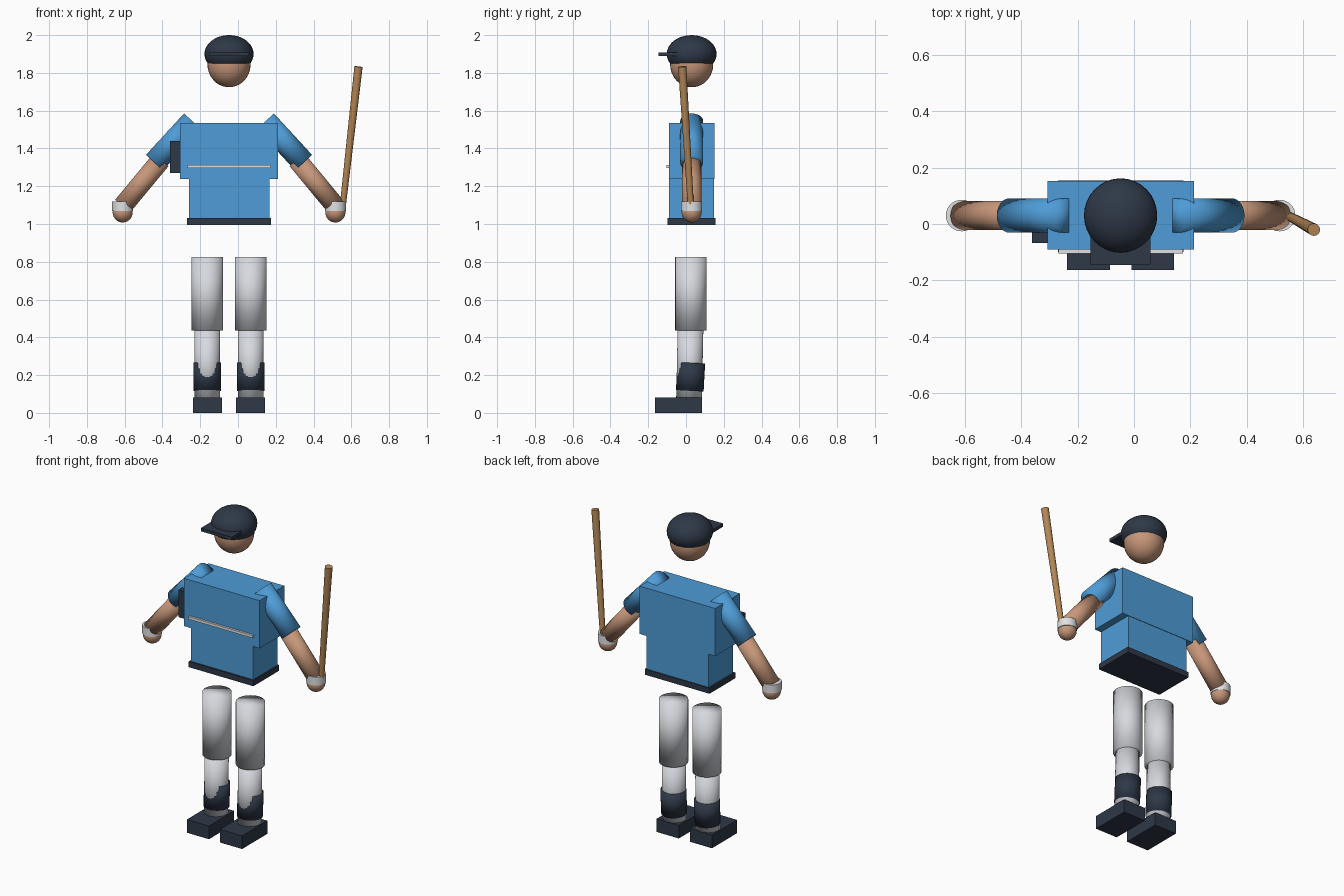
import bpy
from mathutils import Vector

if "Cube" in bpy.data.objects:
    bpy.data.objects.remove(bpy.data.objects["Cube"])


def material(name, r, g, b):
    """Flat colour given as 0-255 sRGB, stored linear."""
    m = bpy.data.materials.new(name)
    lin = [(c / 255 / 12.92) if c < 11 else ((c / 255 + 0.055) / 1.055) ** 2.4 for c in (r, g, b)]
    m.diffuse_color = (*lin, 1)
    m.use_nodes = True
    m.node_tree.nodes["Principled BSDF"].inputs["Base Color"].default_value = m.diffuse_color
    return m


BLUE = material("jersey_blue", 78, 156, 215)
DARK = material("dark_navy", 46, 56, 71)
GREY = material("trouser_grey", 214, 217, 222)
WHITE = material("trim_white", 224, 225, 227)
SKIN = material("skin", 198, 150, 121)
WOOD = material("wood", 180, 135, 85)

CX, CY = -0.0475, 0.03   # body axis


def finish(name, mat):
    ob = bpy.context.object
    ob.name = name
    ob.data.materials.append(mat)
    return ob


def box(name, mat, x, y, z):
    """Box from three (min, max) ranges."""
    bpy.ops.mesh.primitive_cube_add(size=1, location=[(a + b) / 2 for a, b in (x, y, z)])
    ob = finish(name, mat)
    ob.scale = [b - a for a, b in (x, y, z)]
    bpy.ops.object.transform_apply(location=False, rotation=False)
    return ob


def rod(name, mat, start, end, r1, r2=None, soft=True):
    """Closed round bar between two points; soft blends the end caps."""
    a, b = Vector(start), Vector(end)
    bpy.ops.mesh.primitive_cone_add(vertices=32, radius1=r1, radius2=r2 or r1,
                                    depth=(b - a).length, location=(a + b) / 2)
    ob = finish(name, mat)
    ob.rotation_euler = (b - a).to_track_quat('Z', 'Y').to_euler()
    if soft:
        bpy.ops.object.shade_smooth()
    else:
        bpy.ops.object.shade_smooth_by_angle()
    return ob


def ball(name, mat, centre, radii):
    bpy.ops.mesh.primitive_uv_sphere_add(segments=32, ring_count=20, radius=1, location=centre)
    ob = finish(name, mat)
    ob.scale = radii
    bpy.ops.object.transform_apply(location=False, rotation=False)
    bpy.ops.object.shade_smooth()
    return ob


# Head and cap
ball("head", SKIN, (CX, CY, 1.845), (0.114, 0.114, 0.121))
ball("cap", DARK, (CX, CY, 1.90), (0.13, 0.132, 0.10))
box("cap_brim", DARK, (-0.154, 0.059), (-0.145, 0.03), (1.889, 1.909))

# Torso, belt, chest stripe and side pouch
box("chest", BLUE, (-0.307, 0.212), (-0.091, 0.152), (1.238, 1.535))
box("waist", BLUE, (-0.26, 0.167), (-0.089, 0.149), (1.02, 1.24))
box("belt", DARK, (-0.27, 0.175), (-0.099, 0.155), (0.996, 1.031))
box("chest_stripe", WHITE, (-0.268, 0.174), (-0.104, -0.088), (1.296, 1.313))
box("side_pouch", DARK, (-0.361, -0.30), (-0.067, -0.03), (1.27, 1.44))

for side, s in (("right", -1), ("left", 1)):
    def at(dx, z, y=CY):
        return (CX + s * dx, y, z)

    # Arm
    rod(side + "_sleeve", BLUE, at(0.193, 1.544), at(0.3945, 1.325), 0.061)
    rod(side + "_forearm", SKIN, at(0.36, 1.34), at(0.563, 1.095), 0.052)
    ball(side + "_hand", SKIN, at(0.563, 1.062), (0.053, 0.053, 0.054))
    rod(side + "_wristband", WHITE, at(0.564, 1.069), at(0.564, 1.12), 0.056, soft=False)

    # Leg
    rod(side + "_thigh", GREY, at(0.115, 0.437, 0.026), at(0.115, 0.825, 0.026), 0.083)
    rod(side + "_shin", GREY, at(0.115, 0.07, 0.016), at(0.115, 0.45, 0.024), 0.068)
    rod(side + "_sock", DARK, at(0.115, 0.117, 0.02), at(0.115, 0.265, 0.028), 0.0733)
    shoe_x = sorted((CX + s * 0.038, CX + s * 0.190))
    box(side + "_shoe", DARK, shoe_x, (-0.163, 0.084), (0, 0.082))

# Bat held upright in the left hand
rod("bat", WOOD, (0.552, 0.027, 1.07), (0.638, -0.02, 1.833), 0.016, 0.022, soft=False)
